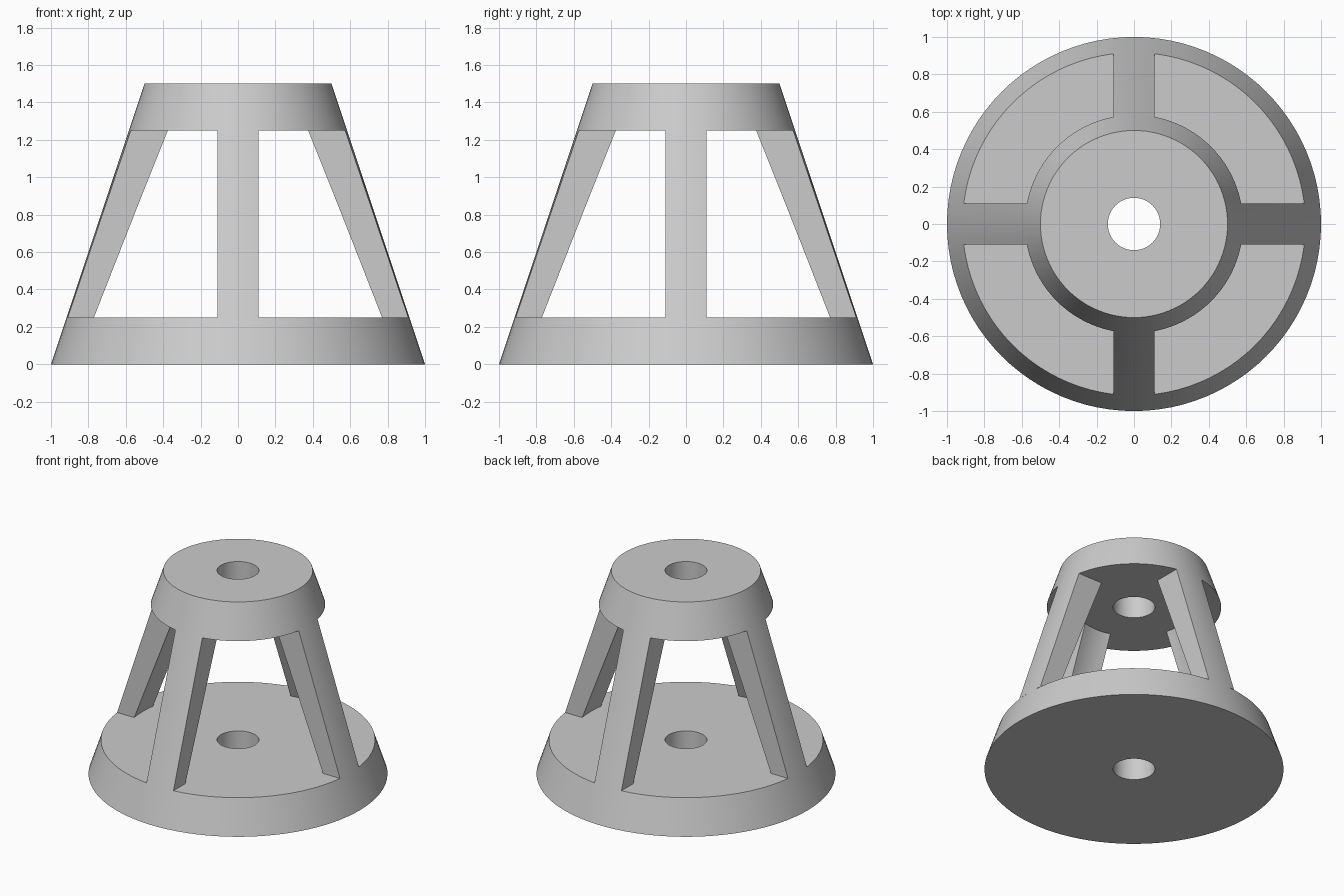
import bpy, bmesh, math

cube = bpy.data.objects.get("Cube")
if cube:
    bpy.data.objects.remove(cube, do_unlink=True)

HEIGHT, BAND, HOLE, HALF_WIDTH = 1.5, 0.25, 0.14, 0.11
SEGMENTS = 96

grey = bpy.data.materials.new("plain grey")
grey.use_nodes = True
colour = (0.6, 0.6, 0.6, 1)
grey.diffuse_color = colour
grey.node_tree.nodes["Principled BSDF"].inputs["Base Color"].default_value = colour


def outer_radius(z):
    return 1 - z / 3


def inner_radius(z):
    return 0.875 - 0.387 * z


def finish(name, bm):
    bmesh.ops.recalc_face_normals(bm, faces=bm.faces)
    mesh = bpy.data.meshes.new(name)
    bm.to_mesh(mesh)
    bm.free()
    mesh.materials.append(grey)
    obj = bpy.data.objects.new(name, mesh)
    bpy.context.collection.objects.link(obj)
    bpy.ops.object.select_all(action='DESELECT')
    obj.select_set(True)
    bpy.context.view_layer.objects.active = obj
    bpy.ops.object.shade_smooth_by_angle(angle=math.radians(30))


def bridge_loops(bm, loops, closed):
    """Join neighbouring rings of vertices with quads."""
    pairs = list(zip(loops, loops[1:]))
    if closed:
        pairs.append((loops[-1], loops[0]))
    for a, b in pairs:
        for i in range(len(a)):
            j = (i + 1) % len(a)
            bm.faces.new((a[i], a[j], b[j], b[i]))


def tapered_disc(name, low, high):
    """Cone slice with a round hole through the middle."""
    bm = bmesh.new()
    profile = [(HOLE, low), (outer_radius(low), low),
               (outer_radius(high), high), (HOLE, high)]
    angles = [math.tau * i / SEGMENTS for i in range(SEGMENTS)]
    rings = [[bm.verts.new((r * math.cos(a), r * math.sin(a), z)) for a in angles]
             for r, z in profile]
    bridge_loops(bm, rings, closed=True)
    finish(name, bm)


def leg(name, angle):
    """Straight-sided strut whose outer and inner faces follow cones."""
    bm = bmesh.new()
    steps, levels = 6, 5
    across = [HALF_WIDTH * (2 * i / steps - 1) for i in range(steps + 1)]
    c, s = math.cos(angle), math.sin(angle)
    loops = []
    for k in range(levels):
        z = BAND + (HEIGHT - 2 * BAND) * k / (levels - 1)
        section = [(math.sqrt(outer_radius(z) ** 2 - y * y), y) for y in across]
        section += [(math.sqrt(inner_radius(z) ** 2 - y * y), y) for y in reversed(across)]
        loops.append([bm.verts.new((x * c - y * s, x * s + y * c, z)) for x, y in section])
    bridge_loops(bm, loops, closed=False)
    finish(name, bm)


# Base and cap
tapered_disc("base_disc", 0, BAND)
tapered_disc("top_disc", HEIGHT - BAND, HEIGHT)

# Four legs
for i, side in enumerate(("left", "back", "right", "front")):
    leg(side + "_leg", i * math.pi / 2)
